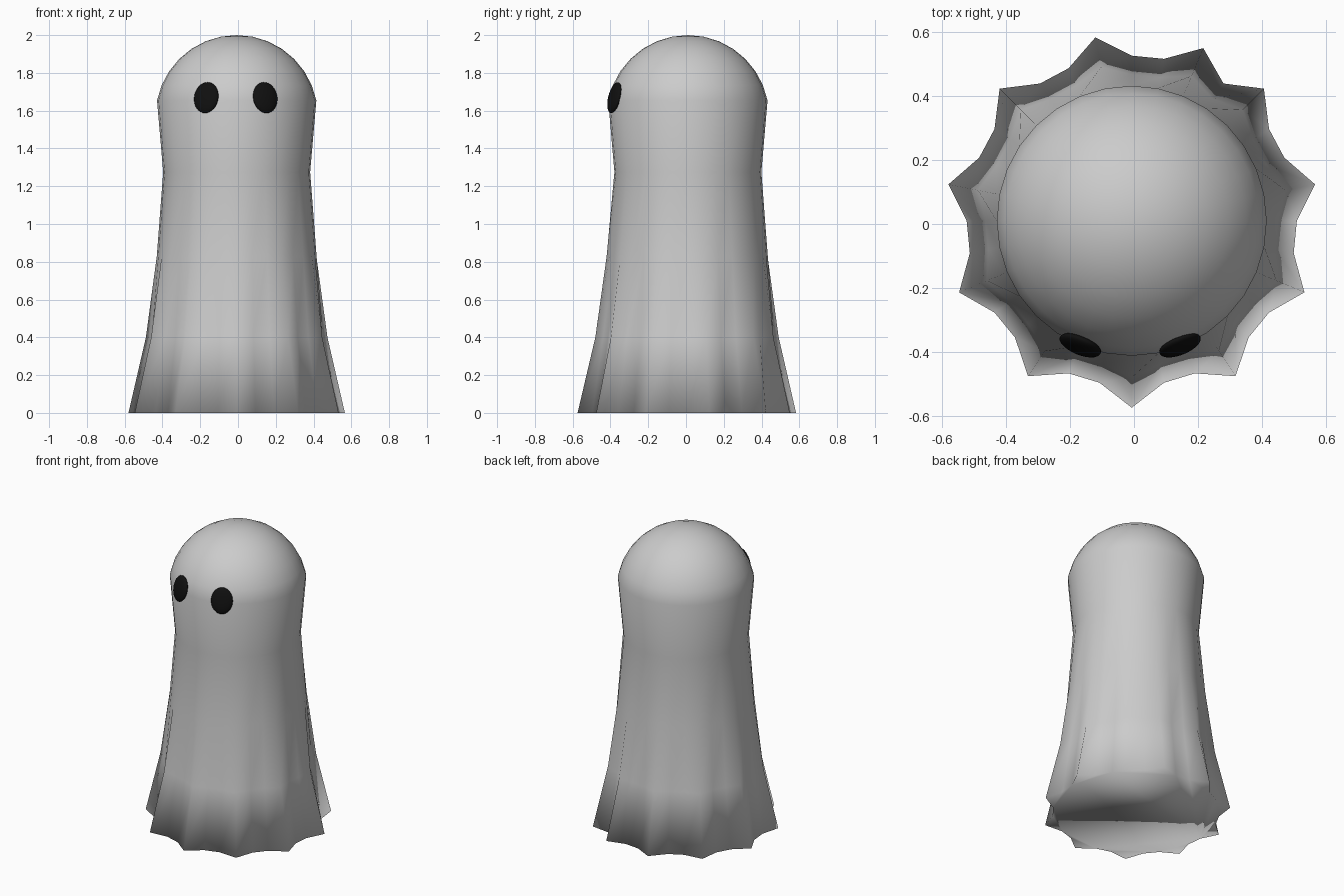
import bpy, bmesh
from math import sin, cos, pi, radians
from mathutils import Matrix, Vector

if "Cube" in bpy.data.objects:
    bpy.data.objects.remove(bpy.data.objects["Cube"])

SEG = 32
CX, CY = -0.007, 0.01          # axis of the sheet
HEAD_R, HEAD_Z = 0.43, 1.57
FOLDS = {0, 3, 6, 9, 12, 14, 17, 20, 23, 26, 29}   # columns pulled out into pleats


def finish(name, bm):
    bmesh.ops.recalc_face_normals(bm, faces=bm.faces)
    mesh = bpy.data.meshes.new(name)
    bm.to_mesh(mesh)
    bm.free()
    mesh.polygons.foreach_set("use_smooth", [True] * len(mesh.polygons))
    obj = bpy.data.objects.new(name, mesh)
    bpy.context.collection.objects.link(obj)
    return obj


# Draped sheet: (height, valley radius, pleat radius) from hem to head
profile = [(0.0, 0.516, 0.584), (0.4, 0.457, 0.49), (0.83, 0.423, 0.43), (1.275, 0.389, 0.389)]
for i in range(1, 8):
    a = i * pi / 16
    r = HEAD_R * cos(a)
    profile.append((HEAD_Z + HEAD_R * sin(a), r, r))

bm = bmesh.new()
rings = []
for z, valley, pleat in profile:
    ring = []
    for i in range(SEG):
        a = -pi / 2 + 2 * pi * i / SEG
        r = pleat if i in FOLDS else valley
        ring.append(bm.verts.new((CX + r * cos(a), CY + r * sin(a), z)))
    rings.append(ring)
for lo, hi in zip(rings, rings[1:]):
    for i in range(SEG):
        j = (i + 1) % SEG
        bm.faces.new((lo[i], lo[j], hi[j], hi[i]))
top = bm.verts.new((CX, CY, HEAD_Z + HEAD_R))
for i in range(SEG):
    bm.faces.new((rings[-1][i], rings[-1][(i + 1) % SEG], top))
bm.faces.new(rings[0][::-1])   # closed underside
finish("ghost_sheet", bm)

# Eyes: flattened ellipsoids lying on the head surface
black = bpy.data.materials.new("black")
black.diffuse_color = (0.005, 0.005, 0.005, 1)
black.use_nodes = True
black.node_tree.nodes["Principled BSDF"].inputs["Base Color"].default_value = black.diffuse_color
for side, name in ((-1, "left_eye"), (1, "right_eye")):
    bm = bmesh.new()
    bmesh.ops.create_uvsphere(bm, u_segments=24, v_segments=16, radius=1)
    bm.transform(Matrix.Translation((CX - 0.005 + side * 0.156, -0.379, 1.669))
                 @ Matrix.Rotation(side * radians(22), 4, 'Z')
                 @ Matrix.Rotation(radians(-14), 4, 'X')
                 @ Matrix.Diagonal(Vector((0.069, 0.023, 0.084, 1))))
    finish(name, bm).data.materials.append(black)
